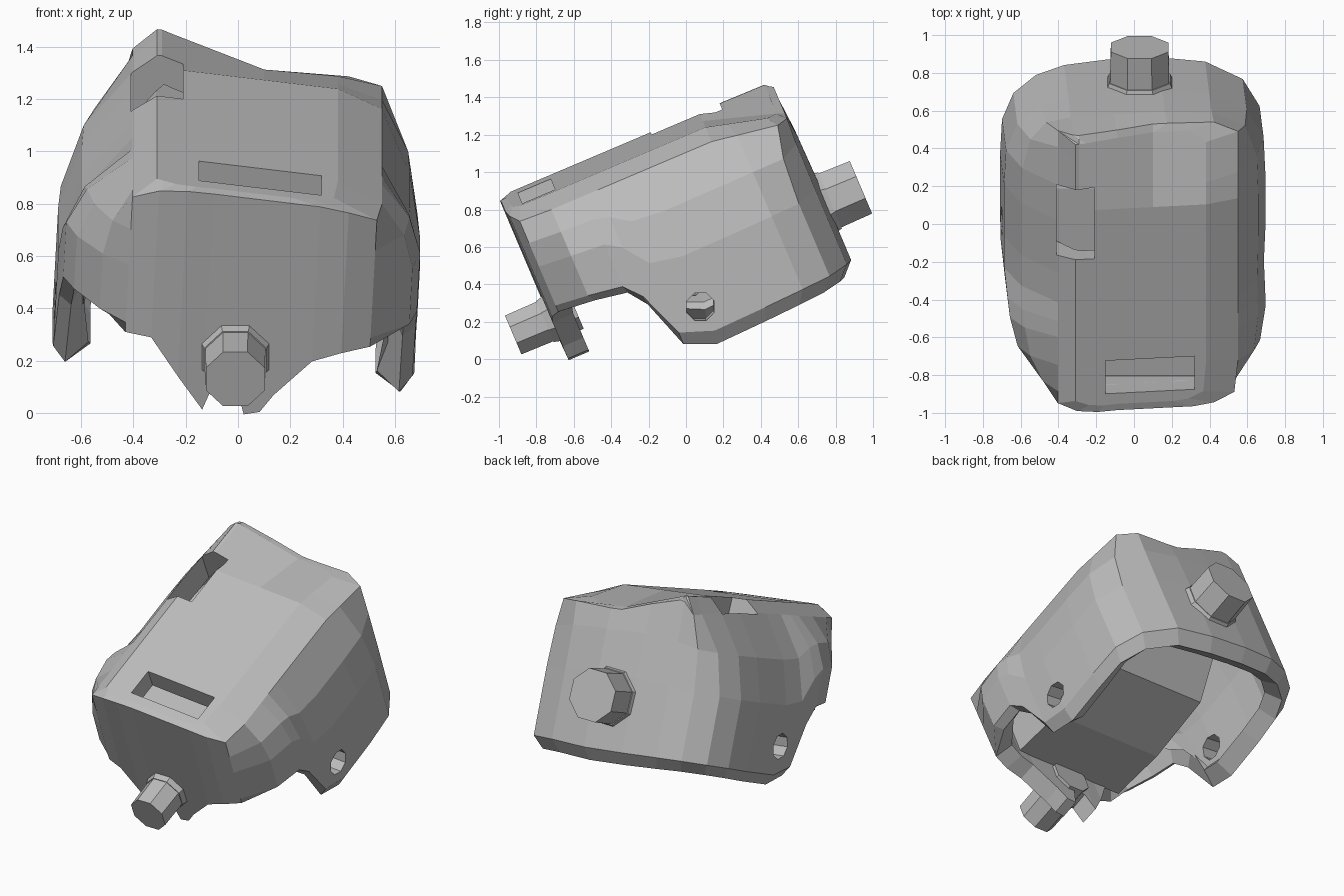
import bpy, bmesh
from math import radians, pi
from mathutils import Matrix, Vector

cube = bpy.data.objects.get("Cube")
if cube:
    bpy.data.objects.remove(cube)

TILT = Matrix.Rotation(radians(23), 4, 'X')
grey = bpy.data.materials.new("plain_grey")
grey.use_nodes = True
grey.diffuse_color = (0.5, 0.5, 0.5, 1)
grey.node_tree.nodes["Principled BSDF"].inputs["Base Color"].default_value = (0.5, 0.5, 0.5, 1)


def add_object(name, bm):
    bmesh.ops.recalc_face_normals(bm, faces=bm.faces)
    mesh = bpy.data.meshes.new(name)
    bm.to_mesh(mesh)
    bm.free()
    mesh.materials.append(grey)
    obj = bpy.data.objects.new(name, mesh)
    obj.matrix_world = TILT
    bpy.context.scene.collection.objects.link(obj)
    return obj


# Body outline seen from above: across, along, height of the open lower rim
OUTLINE = [
    (-.12, -.58, .26), (-.08, -.58, .37), (0, -.58, .37), (.04, -.58, .24),
    (.1, -.58, .25), (.15, -.58, .32), (.29, -.58, .46), (.4, -.57, .49),
    (.51, -.53, .5), (.66, -.35, .48), (.69, -.16, .45), (.69, -.08, .35),
    (.69, .02, .08), (.7, .2, .01), (.7, .5, .02), (.69, .72, .03),
    (.6, .88, .04), (.4, .99, .06), (.15, 1.02, .07), (-.12, 1.02, .1),
    (-.35, 1, .13), (-.5, .95, .15), (-.62, .85, .16), (-.68, .7, .16),
    (-.69, .5, .15), (-.69, .2, .14), (-.69, .03, .2), (-.68, -.08, .48),
    (-.67, -.17, .6), (-.63, -.33, .62), (-.53, -.48, .6), (-.43, -.55, .57),
    (-.33, -.58, .56), (-.22, -.585, .4)]


def top_point(x, u):
    tx = max(-.43, min(.53, x))
    tu = min(1, u + .06) if u > .8 else u
    v = 1.14 - .13 * tx - .5 * max(0, -.3 - tx) - .3 * max(0, tx - .35)
    return tx, tu, v


def body_point(point, t, mix, scale):
    x, u, low = point
    tx, tu, tv = top_point(x, u)
    if u < -.5:
        scale = 1
    v = low + t * (tv - low)
    return Vector((scale * (x + mix * (tx - x)) + .05 * (v - .6),
                   scale * (u + mix * (tu - u)), v))


def crown_point(point):
    tx, tu, tv = top_point(point[0], point[1])
    x = tx * .72
    return Vector((x, .2 + (tu - .2) * .95, 1.15 - .13 * x))


def rear_drop(x):
    if x < -.3:
        return .4 * (-.3 - x)
    return min(.13, .35 * (x + .3)) - .25 * max(0, x - .3)


# Body shell: stacked rings closed by a crown that falls away at the rear
bm = bmesh.new()
LEVELS = ((0, 0, .93), (.07, 0, 1), (.5, 0, 1), (.76, .3, 1), (1, 1, 1))
rings = [[bm.verts.new(body_point(p, *level)) for p in OUTLINE] for level in LEVELS]
rings.append([bm.verts.new(crown_point(p)) for p in OUTLINE])
for a, b in zip(rings, rings[1:]):
    for i in range(len(a)):
        j = (i + 1) % len(a)
        bm.faces.new((a[i], a[j], b[j], b[i]))
bm.faces.new(rings[-1])
bmesh.ops.remove_doubles(bm, verts=bm.verts, dist=.002)
for spot, normal in (((0, .58, 0), (0, 1, 0)), ((-.29, 0, 0), (1, 0, 0)),
                     ((.1, 0, 0), (1, 0, 0))):
    faces = [f for f in bm.faces if min(v.co.z for v in f.verts) > .95]
    edges = {e for f in faces for e in f.edges}
    verts = {v for f in faces for v in f.verts}
    bmesh.ops.bisect_plane(bm, geom=list(verts) + list(edges) + faces,
                           plane_co=spot, plane_no=normal)
for v in bm.verts:
    if v.co.z > .98 and v.co.y > .58:
        v.co.z -= rear_drop(v.co.x) * (v.co.y - .58) / .42
body = add_object("body_shell", bm)
shell = body.modifiers.new("wall", 'SOLIDIFY')
shell.thickness = .12
shell.offset = -1


# Cutters for the two crown slots and the side holes
def cut(name, bm):
    cutter = add_object(name, bm)
    cutter.hide_render = True
    cutter.hide_viewport = True
    mod = body.modifiers.new(name, 'BOOLEAN')
    mod.operation = 'DIFFERENCE'
    mod.solver = 'EXACT'
    mod.use_self = True
    mod.object = cutter


def box(center, size):
    bm = bmesh.new()
    bmesh.ops.create_cube(bm, size=1, matrix=Matrix.Translation(center)
                          @ Matrix.Diagonal((*size, 1)))
    return bm


cut("front_slot_cutter", box((.085, -.385, 1.12), (.47, .19, .4)))
cut("side_slot_cutter", box((-.31, .5, 1.12), (.2, .4, .4)))
bm = bmesh.new()
bmesh.ops.create_cone(bm, cap_ends=True, segments=8, radius1=.08, radius2=.08, depth=2,
                      matrix=Matrix.Translation((0, .18, .305))
                      @ Matrix.Rotation(radians(96.5), 4, 'Y'))
cut("pivot_hole_cutter", bm)

# Wedge inside the shell that closes the slots from below
bm = bmesh.new()
profile = ((-.47, .55), (-.1, .5), (.35, .52), (.75, .88), (.6, .93), (-.47, .95))
side = bm.faces.new([bm.verts.new((-.42, u, v)) for u, v in profile])
moved = bmesh.ops.extrude_face_region(bm, geom=[side])["geom"]
bmesh.ops.translate(bm, vec=(.78, 0, 0),
                    verts=[g for g in moved if isinstance(g, bmesh.types.BMVert)])
add_object("inner_wedge", bm)


# Eight-sided knobs with a low collar, one at each end
def knob(name, x, start, end, radius, collar):
    bm = bmesh.new()
    sign = 1 if end > start else -1
    parts = ((start, end, radius * 1.04, radius),
             (collar - sign * .03, collar + sign * .03, radius * 1.2, radius * 1.06))
    for a, b, r1, r2 in parts:
        turn = Matrix.Rotation(-sign * pi / 2, 4, 'X') @ Matrix.Rotation(pi / 8, 4, 'Z')
        bmesh.ops.create_cone(bm, cap_ends=True, segments=8, radius1=r1, radius2=r2,
                              depth=abs(b - a),
                              matrix=Matrix.Translation((x, (a + b) / 2, .48)) @ turn)
    add_object(name, bm)


knob("front_knob", -.01, -.44, -.8, .122, -.585)
knob("back_knob", .03, .92, 1.22, .165, 1.01)
